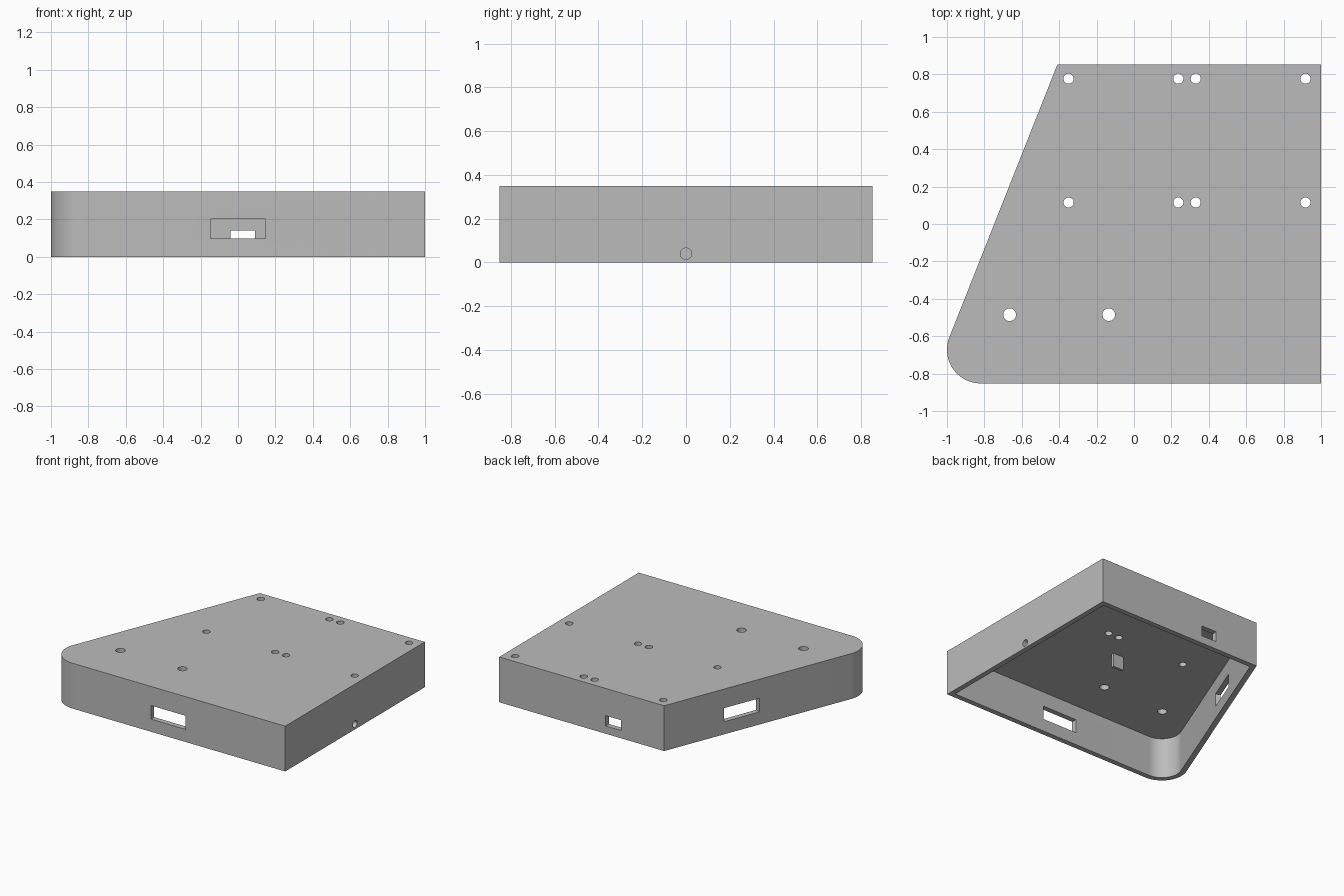
import bpy, bmesh
from math import cos, sin, radians, atan2
from mathutils import Vector, Matrix

if "Cube" in bpy.data.objects:
    bpy.data.objects.remove(bpy.data.objects["Cube"], do_unlink=True)

HEIGHT, WALL, CEILING = 0.35, 0.04, 0.315
HALF_Y, RADIUS = 0.852, 0.18
BACK = Vector((-0.41, HALF_Y))                 # back end of the slanted wall
ARC = Vector((-1 + RADIUS, -HALF_Y + RADIUS))  # centre of the rounded corner
# Outward angle of the slanted wall, tangent to the rounded corner
SLANT = radians(158.3)

grey = bpy.data.materials.new("plain grey")
grey.use_nodes = True
grey.diffuse_color = (0.5, 0.5, 0.5, 1)
grey.node_tree.nodes["Principled BSDF"].inputs["Base Color"].default_value = (0.5, 0.5, 0.5, 1)


def finish(name, bm):
    bmesh.ops.recalc_face_normals(bm, faces=bm.faces)
    mesh = bpy.data.meshes.new(name)
    bm.to_mesh(mesh)
    bm.free()
    mesh.materials.append(grey)
    obj = bpy.data.objects.new(name, mesh)
    bpy.context.collection.objects.link(obj)
    return obj


def slab(name, inset, z0, z1):
    """Extruded plan outline, moved inwards by inset."""
    y = HALF_Y - inset
    x_back = BACK.x + inset * (1 - sin(SLANT)) / -cos(SLANT)
    pts = [(1 - inset, -y), (1 - inset, y), (x_back, y)]
    steps = 24
    for i in range(steps + 1):
        a = SLANT + (radians(270) - SLANT) * i / steps
        pts.append((ARC.x + (RADIUS - inset) * cos(a), ARC.y + (RADIUS - inset) * sin(a)))
    bm = bmesh.new()
    face = bm.faces.new([bm.verts.new((px, py, z0)) for px, py in pts])
    top = bmesh.ops.extrude_face_region(bm, geom=[face])["geom"]
    bmesh.ops.translate(bm, vec=(0, 0, z1 - z0),
                        verts=[v for v in top if isinstance(v, bmesh.types.BMVert)])
    return finish(name, bm)


def box(name, centre, size, turn=0):
    bm = bmesh.new()
    m = Matrix.Translation(centre) @ Matrix.Rotation(turn, 4, 'Z') @ Matrix.Diagonal((*size, 1))
    bmesh.ops.create_cube(bm, size=1, matrix=m)
    return finish(name, bm)


def rod(name, centre, radius, length, axis='Z'):
    bm = bmesh.new()
    m = Matrix.Translation(centre)
    if axis == 'X':
        m = m @ Matrix.Rotation(radians(90), 4, 'Y')
    bmesh.ops.create_cone(bm, cap_ends=True, segments=32, radius1=radius,
                          radius2=radius, depth=length, matrix=m)
    return finish(name, bm)


# Outer body and everything cut from it
housing = slab("housing", 0, 0, HEIGHT)
cutters = [slab("cavity_cutter", WALL, -0.1, CEILING)]

# Screw holes through the top
for x in (-0.35, 0.237, 0.33, 0.917):
    for y in (0.115, 0.777):
        cutters.append(rod("screw_hole_cutter", (x, y, HEIGHT), 0.027, 0.2))
for x in (-0.665, -0.135):
    cutters.append(rod("large_hole_cutter", (x, -0.485, HEIGHT), 0.034, 0.2))

# Cable hole in the side wall
cutters.append(rod("cable_hole_cutter", (1, 0, 0.04), 0.026, 0.2, 'X'))

# Windows in the front, back and slanted walls
cutters.append(box("front_window_cutter", (0, -HALF_Y, 0.15), (0.295, 0.2, 0.105)))
cutters.append(box("back_window_cutter", (0.025, HALF_Y, 0.1), (0.13, 0.2, 0.08)))
tangent = ARC + RADIUS * Vector((cos(SLANT), sin(SLANT)))
mid = BACK.lerp(tangent, 0.415)
run = BACK - tangent
cutters.append(box("slanted_window_cutter", (mid.x, mid.y, 0.15),
                   (0.295, 0.2, 0.105), atan2(run.y, run.x)))

bpy.context.view_layer.objects.active = housing
for cutter in cutters:
    mod = housing.modifiers.new("cut", 'BOOLEAN')
    mod.operation = 'DIFFERENCE'
    mod.solver = 'EXACT'
    mod.object = cutter
    bpy.ops.object.modifier_apply(modifier=mod.name)
    bpy.data.objects.remove(cutter, do_unlink=True)

# Small tab hanging under the top
box("inner_tab", (0.08, -0.085, 0.265), (0.09, 0.02, 0.11))

# Smooth the rounded parts only
bpy.ops.object.select_all(action='DESELECT')
housing.select_set(True)
bpy.context.view_layer.objects.active = housing
bpy.ops.object.shade_smooth_by_angle(angle=radians(20))
